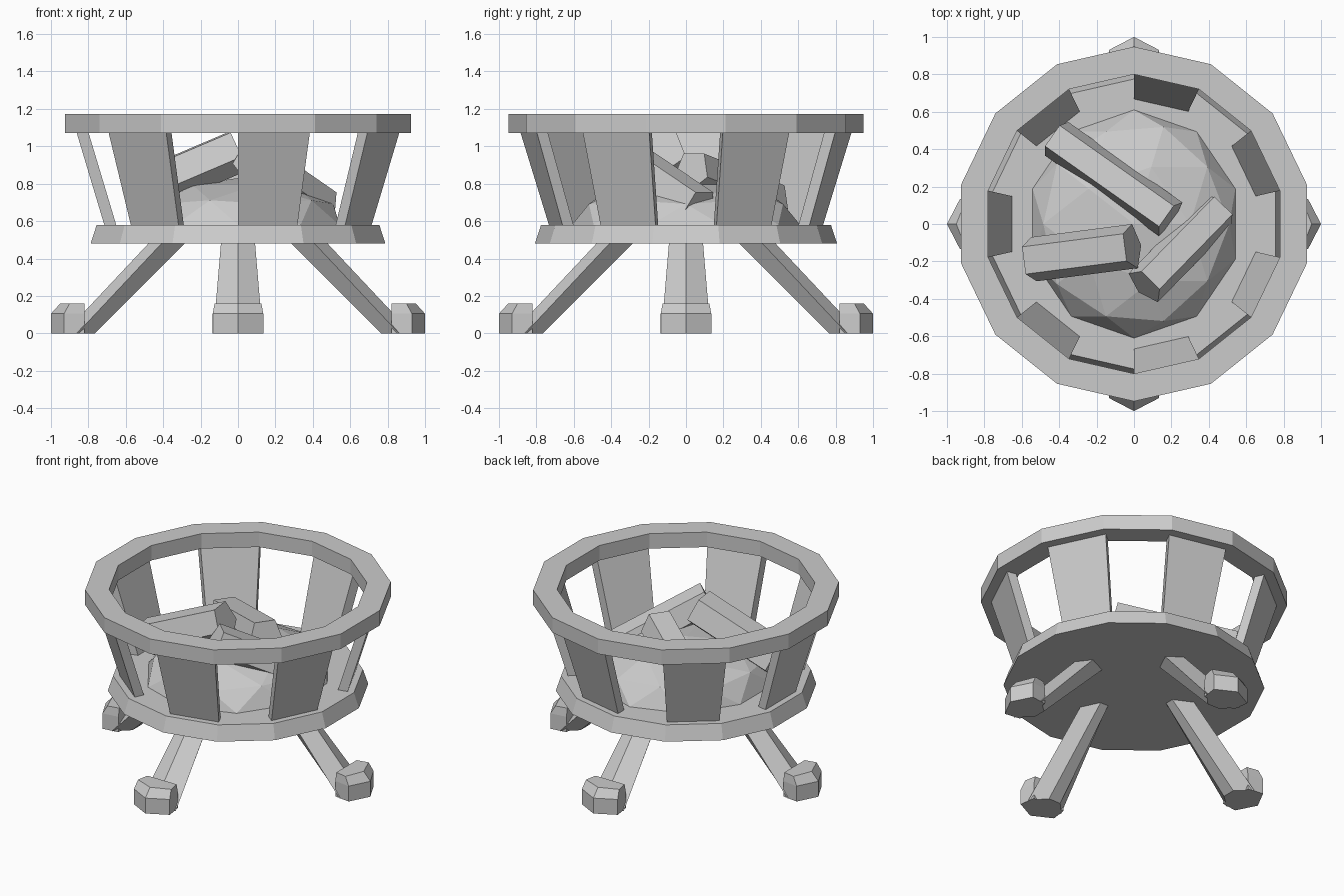
import bpy, bmesh
from math import sin, cos, pi
from mathutils import Vector

if "Cube" in bpy.data.objects:
    bpy.data.objects.remove(bpy.data.objects["Cube"])

N = 14


def finish(name, bm):
    bmesh.ops.recalc_face_normals(bm, faces=bm.faces[:])
    me = bpy.data.meshes.new(name)
    bm.to_mesh(me)
    bm.free()
    ob = bpy.data.objects.new(name, me)
    bpy.context.collection.objects.link(ob)
    return ob


def corner(i, r, z):
    a = pi / 2 + 2 * pi * i / N
    return Vector((r * cos(a), r * sin(a), z))


def loft(name, rings):
    """Solid through closed rings of points, capped at both ends."""
    bm = bmesh.new()
    vs = [[bm.verts.new(p) for p in ring] for ring in rings]
    n = len(vs[0])
    for a, b in zip(vs, vs[1:]):
        for i in range(n):
            j = (i + 1) % n
            bm.faces.new((a[i], a[j], b[j], b[i]))
    bm.faces.new(vs[0])
    bm.faces.new(vs[-1])
    return finish(name, bm)


# base plate
loft("base_plate", [[corner(i, r, z) for i in range(N)]
                    for r, z in ((0.808, 0.48), (0.775, 0.58))])

# top rim
bm = bmesh.new()
section = ((0.948, 1.07), (0.948, 1.172), (0.80, 1.172), (0.80, 1.07))
vs = [[bm.verts.new(corner(i, r, z)) for r, z in section] for i in range(N)]
for i in range(N):
    a, b = vs[i], vs[(i + 1) % N]
    for k in range(4):
        m = (k + 1) % 4
        bm.faces.new((a[k], a[m], b[m], b[k]))
finish("top_rim", bm)

# slanted staves on every other side
for s in range(7):
    i = 2 * s + 1
    rings = [[corner(i, ro, z), corner(i + 1, ro, z),
              corner(i + 1, ri, z), corner(i, ri, z)]
             for ro, ri, z in ((0.73, 0.665, 0.57), (0.89, 0.825, 1.09))]
    loft(f"stave_{s + 1}", rings)


# legs and feet, each section has an outer ridge
def leg_ring(tip, side, w, inner, wi, z):
    return [(tip, 0, z), (side, w, z), (inner, wi, z), (inner, -wi, z), (side, -w, z)]


for q in range(4):
    leg = loft(f"leg_{q + 1}", [leg_ring(0.93, 0.86, 0.132, 0.765, 0.045, 0),
                                leg_ring(0.465, 0.395, 0.09, 0.27, 0.03, 0.495)])
    foot = loft(f"foot_{q + 1}", [leg_ring(1.0, 0.93, 0.135, 0.82, 0.12, 0),
                                  leg_ring(1.0, 0.93, 0.135, 0.82, 0.12, 0.105),
                                  leg_ring(0.95, 0.90, 0.125, 0.82, 0.11, 0.16)])
    leg.rotation_euler.z = foot.rotation_euler.z = q * pi / 2

# faceted coal mound
bm = bmesh.new()
bmesh.ops.create_icosphere(bm, subdivisions=2, radius=1)
bmesh.ops.scale(bm, verts=bm.verts[:], vec=(0.57, 0.61, 0.25))
bmesh.ops.translate(bm, verts=bm.verts[:], vec=(0, 0, 0.58))
cut = bmesh.ops.bisect_plane(bm, geom=bm.verts[:] + bm.edges[:] + bm.faces[:],
                             plane_co=(0, 0, 0.575), plane_no=(0, 0, -1), clear_outer=True)
bmesh.ops.holes_fill(bm, edges=[e for e in bm.edges if e.is_boundary])
finish("coal_mound", bm)

# leaning logs, five-sided with a flat top
for k, (p, q, r) in enumerate((
        ((-0.42, 0.46, 0.70), (0.19, 0.03, 0.87), 0.115),
        ((-0.55, -0.19, 0.75), (-0.01, -0.12, 0.98), 0.125),
        ((0.45, 0.07, 0.67), (0.06, -0.33, 0.94), 0.115))):
    p, q = Vector(p), Vector(q)
    axis = (q - p).normalized()
    u = axis.cross(Vector((0, 0, 1))).normalized()
    v = u.cross(axis)
    angles = [-pi / 2 + t * 2 * pi / 5 for t in range(5)]
    loft(f"log_{k + 1}", [[c + r * (u * cos(a) + v * sin(a)) for a in angles]
                          for c in (p, q)])
